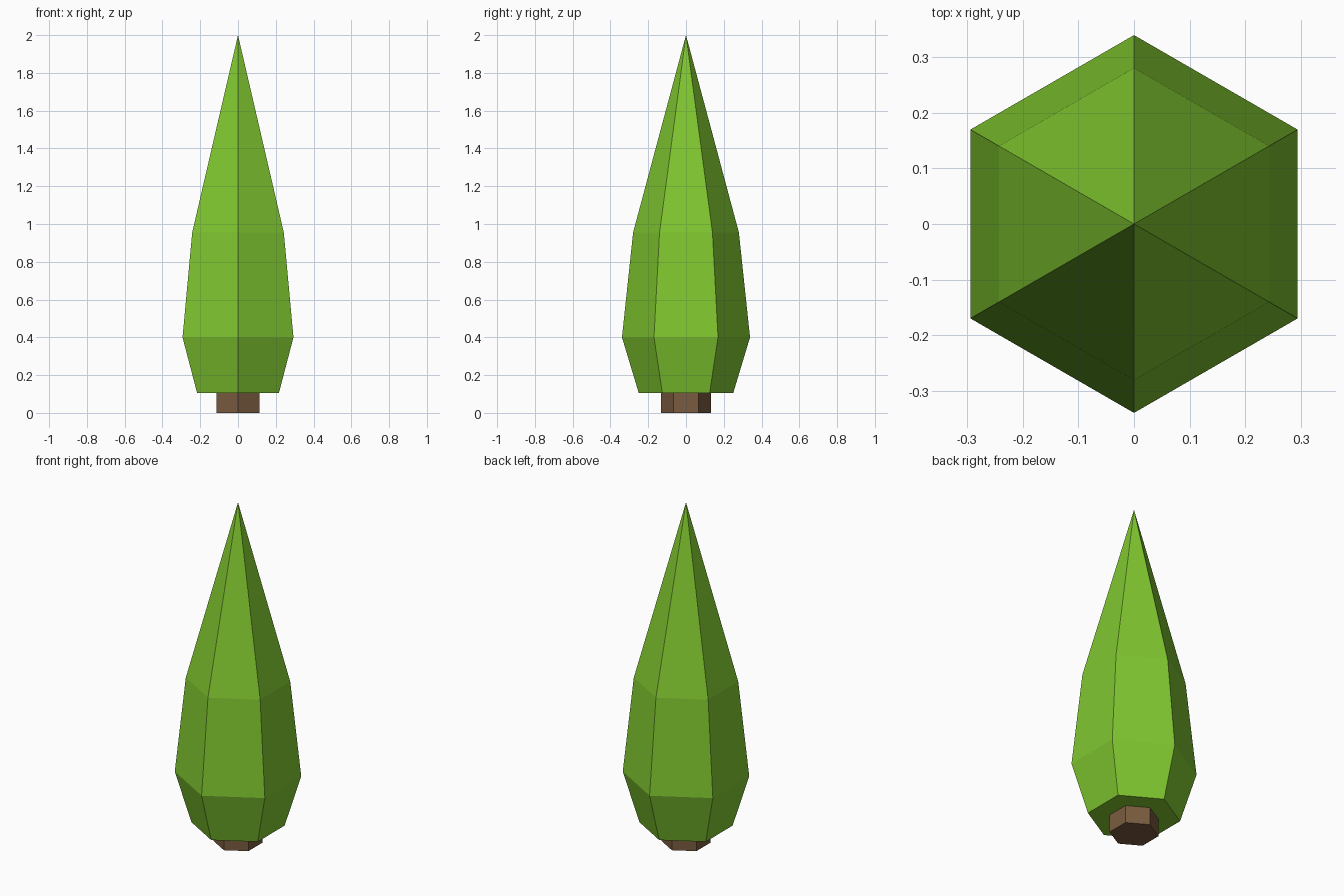
import bpy, bmesh, math

if "Cube" in bpy.data.objects:
    bpy.data.objects.remove(bpy.data.objects["Cube"])


def material(name, rgb):
    m = bpy.data.materials.new(name)
    m.diffuse_color = (*rgb, 1.0)
    m.use_nodes = True
    m.node_tree.nodes["Principled BSDF"].inputs["Base Color"].default_value = m.diffuse_color
    return m


def hex_lathe(name, profile, mat, sides=6):
    """Stack hexagonal rings (radius, z), corners on +-y; radius 0 makes a tip."""
    bm = bmesh.new()
    rings = []
    for r, z in profile:
        n = sides if r > 0 else 1
        rings.append([bm.verts.new((r * math.sin(math.tau * i / sides),
                                    -r * math.cos(math.tau * i / sides), z))
                      for i in range(n)])
    for low, high in zip(rings, rings[1:]):
        for i in range(sides):
            j = (i + 1) % sides
            if len(high) == 1:
                bm.faces.new((low[i], low[j], high[0]))
            else:
                bm.faces.new((low[i], low[j], high[j], high[i]))
    bm.faces.new(rings[0][::-1])
    if len(rings[-1]) > 1:
        bm.faces.new(rings[-1])
    bmesh.ops.recalc_face_normals(bm, faces=bm.faces)
    mesh = bpy.data.meshes.new(name)
    bm.to_mesh(mesh)
    bm.free()
    mesh.materials.append(mat)
    obj = bpy.data.objects.new(name, mesh)
    bpy.context.collection.objects.link(obj)
    return obj


leaf_green = material("leaf green", (0.215, 0.57, 0.029))
bark_brown = material("bark brown", (0.195, 0.105, 0.05))

# Tapered foliage and short trunk
hex_lathe("foliage", [(0.25, 0.105), (0.339, 0.40), (0.28, 0.955), (0, 2.0)], leaf_green)
hex_lathe("trunk", [(0.132, 0.0), (0.132, 0.11)], bark_brown)
